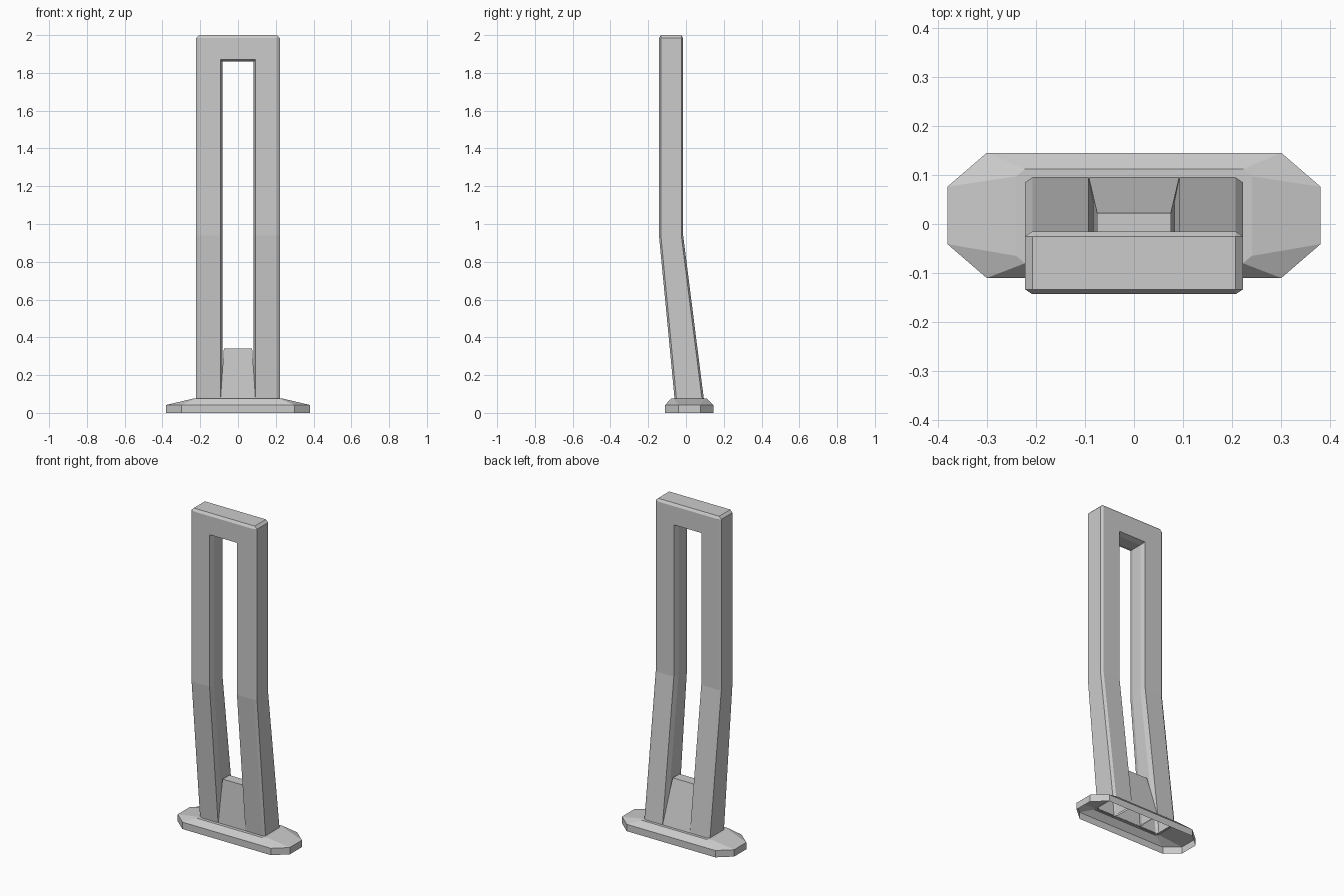
import bpy, bmesh

cube = bpy.data.objects.get("Cube")
if cube:
    bpy.data.objects.remove(cube, do_unlink=True)

grey = bpy.data.materials.new("plain grey")
grey.use_nodes = True
colour = (0.6, 0.6, 0.6, 1)
grey.diffuse_color = colour
grey.node_tree.nodes["Principled BSDF"].inputs["Base Color"].default_value = colour


def loft(name, rings, cap_end=False):
    """Skin a list of equal closed rings, open at the start."""
    bm = bmesh.new()
    rows = [[bm.verts.new(p) for p in ring] for ring in rings]
    for a, b in zip(rows, rows[1:]):
        for i in range(len(a)):
            j = (i + 1) % len(a)
            bm.faces.new((a[i], a[j], b[j], b[i]))
    if cap_end:
        bm.faces.new(rows[-1])
    bmesh.ops.remove_doubles(bm, verts=bm.verts, dist=1e-5)
    bmesh.ops.recalc_face_normals(bm, faces=bm.faces)
    mesh = bpy.data.meshes.new(name)
    bm.to_mesh(mesh)
    bm.free()
    mesh.materials.append(grey)
    obj = bpy.data.objects.new(name, mesh)
    bpy.context.collection.objects.link(obj)
    return obj


# Slotted upright: chamfered section swept along an arch, leaning back at the foot
SLOT, WIDTH, CHAMFER = 0.083, 0.139, 0.015
SLOT_TOP, BEND, FOOT = 2 - WIDTH, 0.94, 0.07
# section points: distance outward from the slot, inset from front (+) or back (-)
half = [(0.01, 0), (0, 0.03), (0, -0.03), (0.01, 0)]
section = [(d, inset, i > 1) for i, (d, inset) in enumerate(half)]
section += [(WIDTH - CHAMFER, 0, True), (WIDTH, -0.01, True),
            (WIDTH, 0.01, False), (WIDTH - CHAMFER, 0, False)]


def depth(z, inset, back):
    lean = max(0, (BEND - z) / (BEND - FOOT))
    front_y = -0.143 + 0.083 * lean
    back_y = -0.015 + 0.11 * lean
    return (back_y if back else front_y) + inset


def station(side, place):
    ring = []
    for d, inset, back in section:
        cut = min(d, WIDTH - CHAMFER)
        x, z = SLOT + d, SLOT_TOP + d
        if place == "foot":
            z = FOOT
        elif place == "bend":
            z = BEND
        elif place == "shoulder":
            z = SLOT_TOP + cut
        else:
            x = SLOT + cut
        ring.append((side * x, depth(z, inset, back), z))
    return ring


places = ["foot", "bend", "shoulder", "head"]
path = [station(-1, p) for p in places] + [station(1, p) for p in reversed(places)]
loft("slotted_upright", path)


# Hollow base plate: octagonal wall, sloping shoulder and a lip around the upright
def octagon(x, cx, y0, y1, cy, z):
    """Rectangle with corners cut by cx and cy."""
    right = [(x - cx, y0), (x, y0 + cy), (x, y1 - cy), (x - cx, y1)]
    outline = right + [(-px, py) for px, py in reversed(right)]
    return [(px, py, z) for px, py in outline]


loft("base_plate", [
    octagon(0.38, 0.08, -0.11, 0.145, 0.069, 0),
    octagon(0.38, 0.08, -0.11, 0.145, 0.069, 0.042),
    octagon(0.24, 0.018, -0.08, 0.112, 0.015, 0.075),
    octagon(0.218, 0.012, -0.058, 0.092, 0.008, 0.075),
])


# Tapered block filling the foot of the slot
def rectangle(x, y0, y1, z):
    return [(-x, y0, z), (x, y0, z), (x, y1, z), (-x, y1, z)]


loft("slot_wedge", [rectangle(0.092, -0.06, 0.095, 0.073),
                    rectangle(0.075, -0.042, 0.022, 0.34)], cap_end=True)
